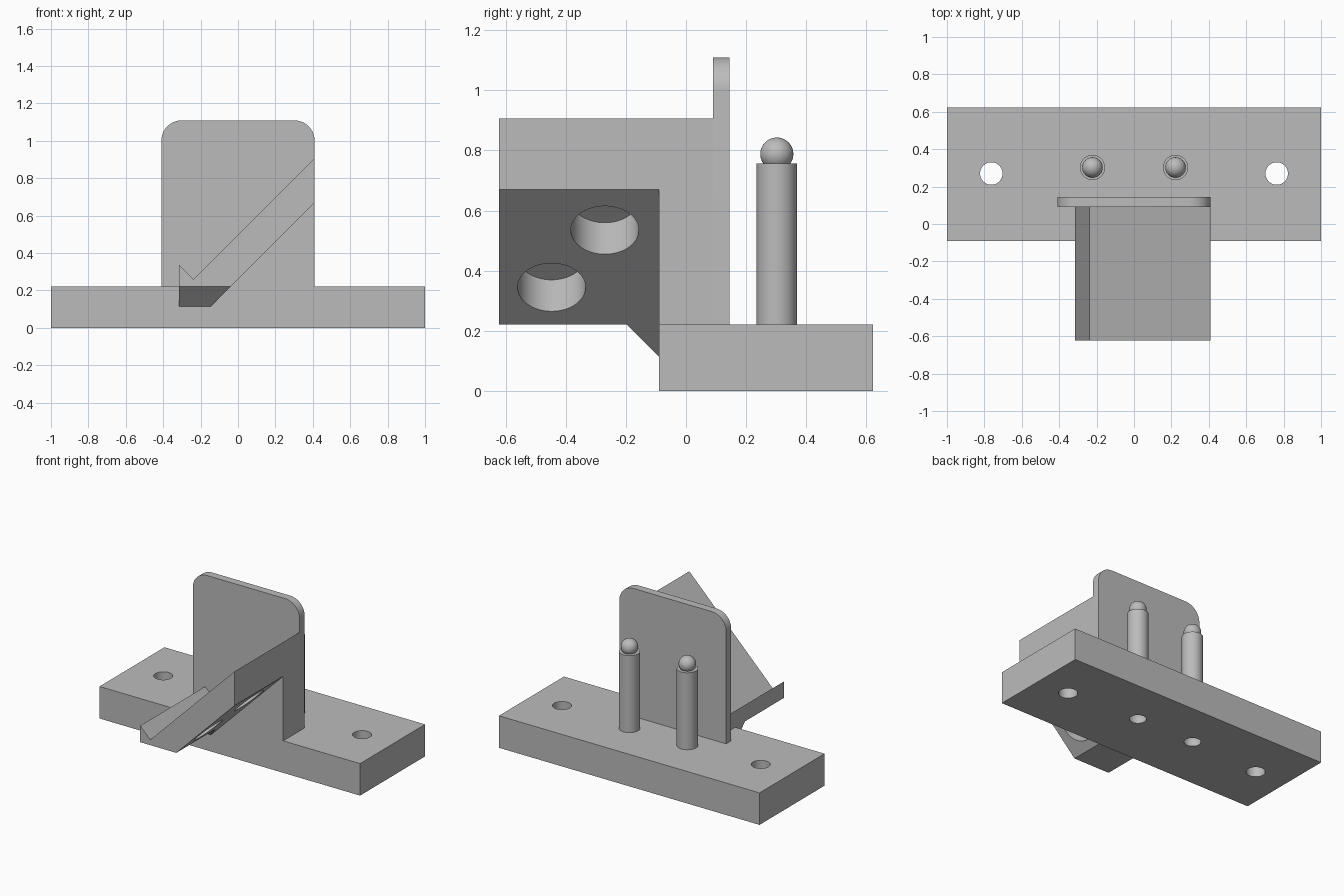
import bpy, bmesh, math
from mathutils import Vector

if "Cube" in bpy.data.objects:
    bpy.data.objects.remove(bpy.data.objects["Cube"], do_unlink=True)

grey = bpy.data.materials.new("light_grey")
grey.use_nodes = True
colour = (0.5, 0.5, 0.5, 1)
grey.diffuse_color = colour
grey.node_tree.nodes["Principled BSDF"].inputs["Base Color"].default_value = colour

BASE_TOP, BASE_FRONT, BACK = 0.222, -0.09, 0.622
WIDTH = 0.41                      # half width of the upright
PLATE_FRONT, PLATE_BACK = 0.09, 0.145
UNDER = 0.26                      # ramp underside is z = x + UNDER
TIP = -0.315


def finish(obj):
    obj.data.materials.clear()
    obj.data.materials.append(grey)
    bpy.ops.object.select_all(action='DESELECT')
    obj.select_set(True)
    bpy.context.view_layer.objects.active = obj
    bpy.ops.object.shade_smooth_by_angle(angle=math.radians(35))
    return obj


def make_solid(name, verts, faces):
    bm = bmesh.new()
    vs = [bm.verts.new(v) for v in verts]
    for f in faces:
        bm.faces.new([vs[i] for i in f])
    bmesh.ops.recalc_face_normals(bm, faces=bm.faces)
    mesh = bpy.data.meshes.new(name)
    bm.to_mesh(mesh)
    bm.free()
    obj = bpy.data.objects.new(name, mesh)
    bpy.context.collection.objects.link(obj)
    return obj


def extrude_y(name, profile, y0, y1):
    n = len(profile)
    verts = [(x, y, z) for y in (y0, y1) for x, z in profile]
    faces = [range(n), range(n, 2 * n)]
    faces += [(i, (i + 1) % n, n + (i + 1) % n, n + i) for i in range(n)]
    return make_solid(name, verts, faces)


def cylinder(name, centre, radius, depth, axis=(0, 0, 1)):
    bpy.ops.mesh.primitive_cylinder_add(
        vertices=64, radius=radius, depth=depth, location=centre,
        rotation=Vector(axis).to_track_quat('Z', 'Y').to_euler())
    bpy.context.object.name = name
    return bpy.context.object


def sphere(name, centre, radius):
    bpy.ops.mesh.primitive_uv_sphere_add(
        segments=48, ring_count=24, radius=radius, location=centre)
    bpy.context.object.name = name
    return bpy.context.object


def cut(obj, cutters):
    for c in cutters:
        c.hide_render = True
        mod = obj.modifiers.new("cut", 'BOOLEAN')
        mod.operation, mod.solver, mod.object = 'DIFFERENCE', 'EXACT', c
        bpy.context.view_layer.objects.active = obj
        bpy.ops.object.modifier_apply(modifier=mod.name)
        bpy.data.objects.remove(c, do_unlink=True)


# Base bar with screw holes and ball sockets underneath
base = extrude_y("base", [(-1, 0), (1, 0), (1, BASE_TOP), (-1, BASE_TOP)], BASE_FRONT, BACK)
cutters = []
for side in (-1, 1):
    cutters.append(cylinder("screw_hole", (side * 0.763, 0.27, 0.1), 0.06, 1))
    cutters.append(sphere("socket", (side * 0.222, 0.302, 0.03), 0.06))
cut(base, cutters)
finish(base)

# Upright plate with rounded top corners
r, top = 0.11, 1.11
profile = [(-WIDTH, BASE_TOP), (WIDTH, BASE_TOP)]
for cx, start in ((WIDTH - r, 0), (r - WIDTH, 90)):
    for i in range(13):
        a = math.radians(start + i * 7.5)
        profile.append((cx + r * math.cos(a), top - r + r * math.sin(a)))
finish(extrude_y("upright_plate", profile, PLATE_FRONT, PLATE_BACK))

# Sloping ramp with a raised lip and two blind round pockets underneath
ramp = extrude_y("ramp", [
    (TIP, BASE_TOP), (BASE_TOP - UNDER, BASE_TOP), (WIDTH, WIDTH + UNDER),
    (WIDTH, 0.907), (-0.238, 0.259), (TIP, 0.336)], -BACK, PLATE_FRONT)
pockets = [cylinder("pocket", (z - UNDER, y, z), 0.113, 0.296, (-1, 0, 1))
           for y, z in ((-0.27, 0.535), (-0.447, 0.345))]
cut(ramp, pockets)
finish(ramp)

# Rib filling the space below the ramp
finish(extrude_y("ramp_support", [
    (BASE_TOP - UNDER, BASE_TOP), (WIDTH, BASE_TOP), (WIDTH, WIDTH + UNDER)],
    BASE_FRONT, PLATE_FRONT))

# Wedge joining the ramp foot to the front of the base
low = 0.115
finish(make_solid("ramp_foot", [
    (TIP, -0.197, BASE_TOP), (BASE_TOP - UNDER, -0.197, BASE_TOP),
    (TIP, BASE_FRONT, BASE_TOP), (BASE_TOP - UNDER, BASE_FRONT, BASE_TOP),
    (TIP, BASE_FRONT, low), (low - UNDER, BASE_FRONT, low)],
    [(0, 1, 3, 2), (2, 3, 5, 4), (0, 4, 5, 1), (0, 2, 4), (1, 5, 3)]))

# Two posts with ball tips
for side, label in ((1, "left"), (-1, "right")):
    x, y, post_top = side * 0.222, 0.302, 0.756
    finish(cylinder(label + "_post", (x, y, (BASE_TOP + post_top) / 2), 0.067, post_top - BASE_TOP))
    finish(sphere(label + "_ball", (x, y, 0.788), 0.055))
